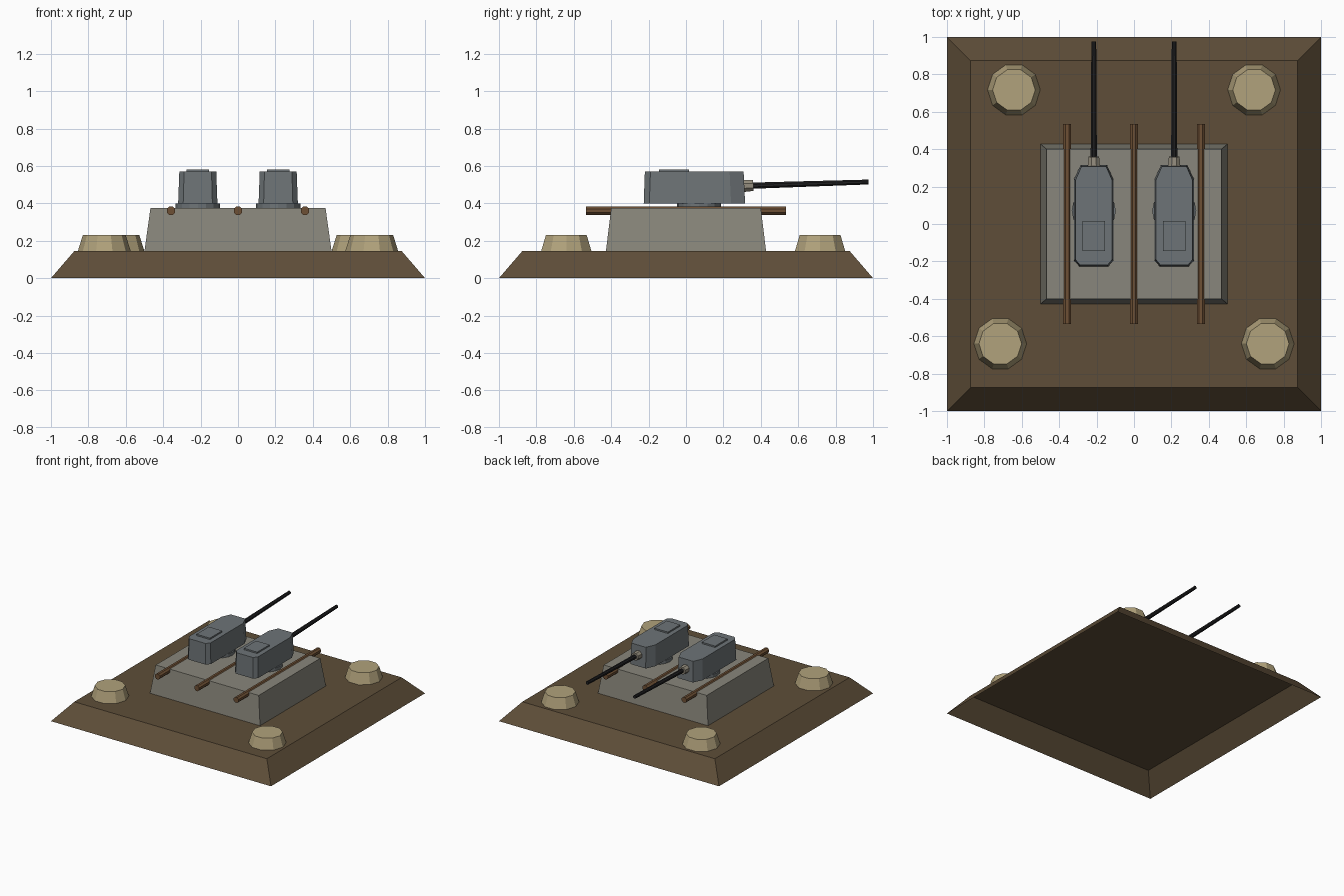
import bpy, bmesh, math
from mathutils import Vector

if "Cube" in bpy.data.objects:
    bpy.data.objects.remove(bpy.data.objects["Cube"])


def material(name, rgb):
    m = bpy.data.materials.new(name)
    m.diffuse_color = (*rgb, 1)
    m.use_nodes = True
    m.node_tree.nodes["Principled BSDF"].inputs["Base Color"].default_value = m.diffuse_color
    return m


earth = material("earth", (0.112, 0.076, 0.040))
sand = material("sand", (0.44, 0.36, 0.20))
concrete = material("concrete", (0.25, 0.24, 0.20))
wood = material("wood", (0.155, 0.08, 0.035))
armour = material("armour", (0.155, 0.175, 0.185))
collar = material("collar", (0.30, 0.27, 0.21))
gunmetal = material("gunmetal", (0.014, 0.014, 0.015))


def loft(name, lower, upper, mat, floor=True):
    """Solid between two matching outlines, optionally open underneath."""
    bm = bmesh.new()
    a = [bm.verts.new(p) for p in lower]
    b = [bm.verts.new(p) for p in upper]
    bm.faces.new(b)
    n = len(a)
    for i in range(n):
        j = (i + 1) % n
        bm.faces.new((a[i], a[j], b[j], b[i]))
    base = bm.faces.new(a[::-1])
    bmesh.ops.recalc_face_normals(bm, faces=bm.faces)
    if not floor:
        bmesh.ops.delete(bm, geom=[base], context='FACES_ONLY')
    me = bpy.data.meshes.new(name)
    bm.to_mesh(me)
    bm.free()
    me.materials.append(mat)
    ob = bpy.data.objects.new(name, me)
    bpy.context.collection.objects.link(ob)
    return ob


def rect(hx, y0, y1, z, cx=0):
    return [(cx - hx, y0, z), (cx + hx, y0, z), (cx + hx, y1, z), (cx - hx, y1, z)]


def rod(name, start, end, r0, r1, sides, mat, turn=0):
    """Straight tapered prism between two points."""
    start, end = Vector(start), Vector(end)
    q = (end - start).to_track_quat('Z', 'Y')

    def ring(c, r):
        return [c + q @ Vector((r * math.cos(t), r * math.sin(t), 0))
                for t in (turn + 2 * math.pi * i / sides for i in range(sides))]
    return loft(name, ring(start, r0), ring(end, r1), mat)


# Hollow earth base and concrete bunker, both open underneath
loft("earth_base", rect(1, -1, 1, 0), rect(0.875, -0.875, 0.875, 0.145), earth, False)
loft("bunker", rect(0.5, -0.428, 0.428, 0.145), rect(0.468, -0.40, 0.40, 0.375), concrete, False)

# Corner mounds resting on the base
for side, s in (("left", -1), ("right", 1)):
    for end, x, y in (("rear", 0.642, 0.717), ("front", 0.715, -0.64)):
        rod(f"{end}_{side}_mound", (s * x, y, 0.1452), (s * x, y, 0.232),
            0.141, 0.114, 10, sand)

# Roof logs
for i, x in enumerate((-0.358, 0, 0.358)):
    rod(f"roof_log_{i}", (x, -0.535, 0.36), (x, 0.535, 0.36), 0.024, 0.024, 8, wood, math.pi / 8)


def turret_outline(cx, s, y0, y1, z):
    half = [(0.078, y0), (0.105, y0 + 0.03), (0.105, y1 - 0.075), (0.07, y1)]
    return ([(cx + s * x, y, z) for x, y in half]
            + [(cx - s * x, y, z) for x, y in half[::-1]])


# Twin gun turrets
for side, x in (("left", -0.215), ("right", 0.215)):
    rod(f"{side}_turret_ring", (x, 0.07, 0.375), (x, 0.07, 0.40), 0.118, 0.118, 16, armour)
    loft(f"{side}_turret", turret_outline(x, 1, -0.226, 0.316, 0.40),
         turret_outline(x, 0.94, -0.22, 0.308, 0.57), armour)
    loft(f"{side}_hatch", rect(0.061, -0.145, 0.015, 0.565, x),
         rect(0.061, -0.145, 0.015, 0.582, x), armour)
    rod(f"{side}_gun_collar", (x, 0.30, 0.493), (x, 0.36, 0.495), 0.036, 0.031, 8, collar, math.pi / 8)
    rod(f"{side}_barrel", (x, 0.34, 0.494), (x, 0.975, 0.514), 0.018, 0.014, 8, gunmetal, math.pi / 8)
